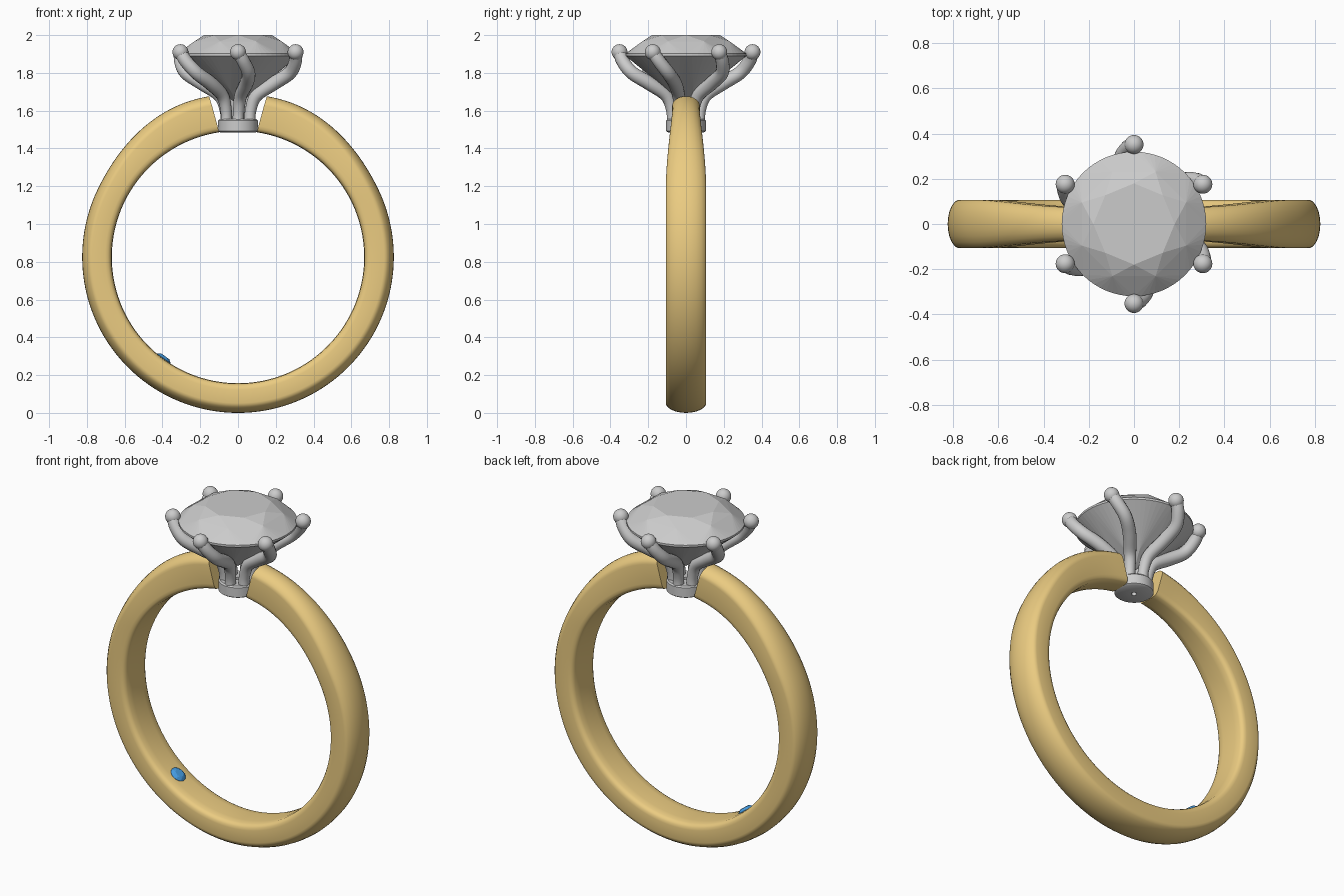
import bpy, bmesh
from math import sin, cos, pi, radians, asin
from mathutils import Vector, Matrix

if "Cube" in bpy.data.objects:
    bpy.data.objects.remove(bpy.data.objects["Cube"])

CZ, RI = 0.825, 0.668          # ring centre height and inner radius


def material(name, rgb):
    m = bpy.data.materials.new(name)
    m.diffuse_color = (*rgb, 1)
    m.use_nodes = True
    m.node_tree.nodes["Principled BSDF"].inputs["Base Color"].default_value = m.diffuse_color
    return m


def finish(bm, name, mat=None, smooth=None):
    bmesh.ops.recalc_face_normals(bm, faces=bm.faces[:])
    me = bpy.data.meshes.new(name)
    bm.to_mesh(me)
    bm.free()
    ob = bpy.data.objects.new(name, me)
    bpy.context.collection.objects.link(ob)
    if mat:
        me.materials.append(mat)
    if smooth:
        bpy.ops.object.select_all(action='DESELECT')
        ob.select_set(True)
        bpy.context.view_layer.objects.active = ob
        bpy.ops.object.shade_smooth_by_angle(angle=radians(smooth))
    return ob


def ease(t):
    t = max(0, min(1, t))
    return t * t * (3 - 2 * t)


gold = material("gold", (0.83, 0.6, 0.22))
blue = material("blue", (0.06, 0.33, 0.75))

# Band: domed section swept round, taller and narrower near the setting
half = [(0, 0), (.45, 0), (.78, .003), (.9, .01), (.97, .02), (1, .035),
        (1, -.052), (.98, -.042), (.92, -.032), (.75, -.018), (.5, -.007), (.25, -.002), (0, -1e-6)]
section = half + [(-w, d) for w, d in half[-2:0:-1]]
bm = bmesh.new()
rings = []
N = 144
for i in range(N + 1):
    s = 2 * i / N - 1                       # -1..1, both ends at the top
    away = pi * (1 - abs(s))                # angle measured from the top
    k = 1 - ease((away - 0.1) / 0.9)
    ro = 0.825 + 0.04 * k
    hw = 0.107 - 0.034 * k
    loop = []
    for w, d in section:
        r = ro + d if d < 0 else RI + d
        start = radians(8.6 + 1.6 * (r - RI) / 0.2)      # slanted ends
        a = pi + s * (pi - start)
        loop.append(bm.verts.new((r * sin(a), w * hw, CZ + r * cos(a))))
    rings.append(loop)
n = len(section)
for a, b in zip(rings, rings[1:]):
    for j in range(n):
        bm.faces.new((a[j], a[(j + 1) % n], b[(j + 1) % n], b[j]))
bm.faces.new(rings[0])
bm.faces.new(rings[-1])
finish(bm, "band", gold, 35)


# Brilliant-cut stone: convex hull of table, star, girdle and pavilion points
def brilliant(name, matrix, mat=None):
    bm = bmesh.new()

    def circle(count, r, z, off=0):
        for i in range(count):
            a = 2 * pi * (i + off) / count
            bm.verts.new((r * cos(a), r * sin(a), z))
    circle(8, .18, .11)
    circle(8, .25, .077, .5)
    circle(64, .32, .012)
    circle(64, .32, 0)
    circle(8, .1, -.185, .5)
    bm.verts.new((0, 0, -.26))
    res = bmesh.ops.convex_hull(bm, input=bm.verts[:])
    bmesh.ops.dissolve_limit(bm, angle_limit=radians(1), verts=bm.verts[:], edges=bm.edges[:])
    bm.transform(matrix)
    return finish(bm, name, mat)


brilliant("main_stone", Matrix.Translation((0, 0, 1.89)))

# Small blue stone set in the inner face, table facing the ring centre
out = Vector((-.39, 0, -.535)).normalized()
rot = (-out).to_track_quat('Z', 'Y').to_matrix().to_4x4()
brilliant("hidden_stone",
          Matrix.Translation(Vector((0, 0, CZ)) + out * .667) @ rot @ Matrix.Scale(.14, 4), blue)

# Collar under the prongs, lathed, with a small hole through it
bm = bmesh.new()
prof = [(.015, 1.485), (.095, 1.485), (.105, 1.492), (.105, 1.548), (.098, 1.556), (.015, 1.556)]
loops = [[bm.verts.new((r * cos(2 * pi * i / 48), r * sin(2 * pi * i / 48), z))
          for i in range(48)] for r, z in prof]
for a, b in zip(loops, loops[1:] + loops[:1]):
    for i in range(48):
        bm.faces.new((a[i], a[(i + 1) % 48], b[(i + 1) % 48], b[i]))
finish(bm, "collar", None, 40)

# Six twisted prongs with ball tips: (radius, height, twist, thickness)
path = [(.072, 1.53, 0, .03), (.075, 1.60, 3, .03), (.105, 1.68, 8, .034), (.2, 1.745, 13, .037),
        (.29, 1.80, 11, .036), (.335, 1.86, 5, .035), (.352, 1.91, 0, .034)]


def spline_point(p0, p1, p2, p3, t):
    return 0.5 * (2 * p1 + (p2 - p0) * t + (2 * p0 - 5 * p1 + 4 * p2 - p3) * t * t
                  + (3 * p1 - p0 - 3 * p2 + p3) * t ** 3)


for k in range(6):
    ang = radians(30 + 60 * k)
    pts = []
    for r, z, tw, th in path:
        a = ang + radians(tw)
        pts.append(Vector((r * cos(a), r * sin(a), z, th)))
    ext = [pts[0]] + pts + [pts[-1]]
    fine = [spline_point(*ext[i:i + 4], t / 5) for i in range(len(pts) - 1) for t in range(5)] + [pts[-1]]
    bm = bmesh.new()
    side = Vector((-sin(ang), cos(ang), 0))
    prev = None
    for i, p in enumerate(fine):
        d = (fine[min(i + 1, len(fine) - 1)] - fine[max(i - 1, 0)]).to_3d().normalized()
        u = (side - d * side.dot(d)).normalized()
        v = d.cross(u)
        loop = [bm.verts.new(p.to_3d() + p.w * (u * cos(2 * pi * j / 16) + v * sin(2 * pi * j / 16)))
                for j in range(16)]
        if prev:
            for j in range(16):
                bm.faces.new((prev[j], prev[(j + 1) % 16], loop[(j + 1) % 16], loop[j]))
        else:
            bm.faces.new(loop)
        prev = loop
    bm.faces.new(prev)
    bmesh.ops.create_uvsphere(bm, u_segments=24, v_segments=14, radius=.042,
                              matrix=Matrix.Translation(pts[-1].to_3d()))
    finish(bm, f"prong_{k + 1}", None, 50)
